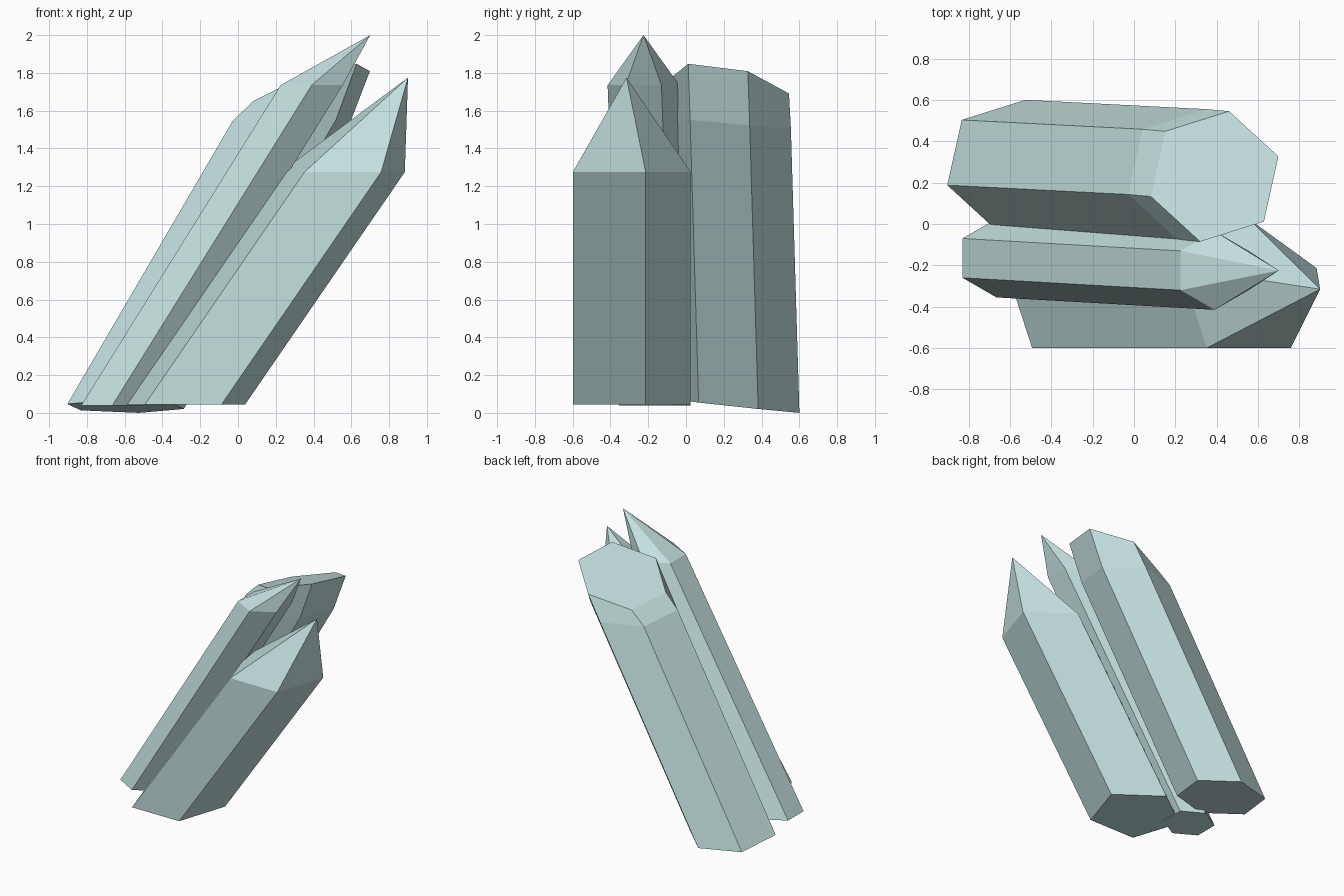
import bpy, bmesh, math

if "Cube" in bpy.data.objects:
    bpy.data.objects.remove(bpy.data.objects["Cube"])

crystal_mat = bpy.data.materials.new("pale aqua crystal")
crystal_mat.diffuse_color = (0.55, 0.75, 0.74, 1.0)
crystal_mat.use_nodes = True
crystal_mat.node_tree.nodes["Principled BSDF"].inputs["Base Color"].default_value = crystal_mat.diffuse_color


def ring(bm, sides, radius, phase, centre, tilt=(0, 0)):
    """Regular polygon of verts; tilt is the z slope along x and y."""
    verts = []
    for i in range(sides):
        a = math.radians(phase) + 2 * math.pi * i / sides
        dx, dy = radius * math.cos(a), radius * math.sin(a)
        z = centre[2] + tilt[0] * dx + tilt[1] * dy
        verts.append(bm.verts.new((centre[0] + dx, centre[1] + dy, z)))
    return verts


def crystal(name, sides, radius, phase, levels, tip=None):
    """Leaning prism through (centre, tilt) levels, ending in a tip or a flat cap."""
    bm = bmesh.new()
    rings = [ring(bm, sides, radius, phase, c, t) for c, t in levels]
    bm.faces.new(rings[0][::-1])
    for low, high in zip(rings, rings[1:]):
        for i in range(sides):
            j = (i + 1) % sides
            bm.faces.new((low[i], low[j], high[j], high[i]))
    if tip:
        apex = bm.verts.new(tip)
        for i in range(sides):
            bm.faces.new((rings[-1][i], rings[-1][(i + 1) % sides], apex))
    else:
        bm.faces.new(rings[-1])
    bmesh.ops.recalc_face_normals(bm, faces=bm.faces)
    mesh = bpy.data.meshes.new(name)
    bm.to_mesh(mesh)
    bm.free()
    mesh.materials.append(crystal_mat)
    obj = bpy.data.objects.new(name, mesh)
    bpy.context.collection.objects.link(obj)
    return obj


FLAT = (0, 0)

# Thick five-sided crystal at the front
crystal("front_crystal", 5, 0.345, 90,
        [((-0.29, -0.32, 0.045), FLAT), ((0.555, -0.32, 1.275), FLAT)],
        tip=(0.90, -0.315, 1.775))

# Slim six-sided crystal in the middle, the tallest
crystal("middle_crystal", 6, 0.19, 30,
        [((-0.665, -0.165, 0.04), FLAT), ((0.39, -0.225, 1.735), FLAT)],
        tip=(0.70, -0.225, 2.0))

# Six-sided crystal at the back with a slanted flat top
crystal("back_crystal", 6, 0.323, 17.5,
        [((-0.595, 0.285, 0.034), (-0.01, -0.105)),
         ((0.28, 0.24, 1.534), (-0.01, -0.09)),
         ((0.39, 0.23, 1.73), (0.318, -0.195))])
